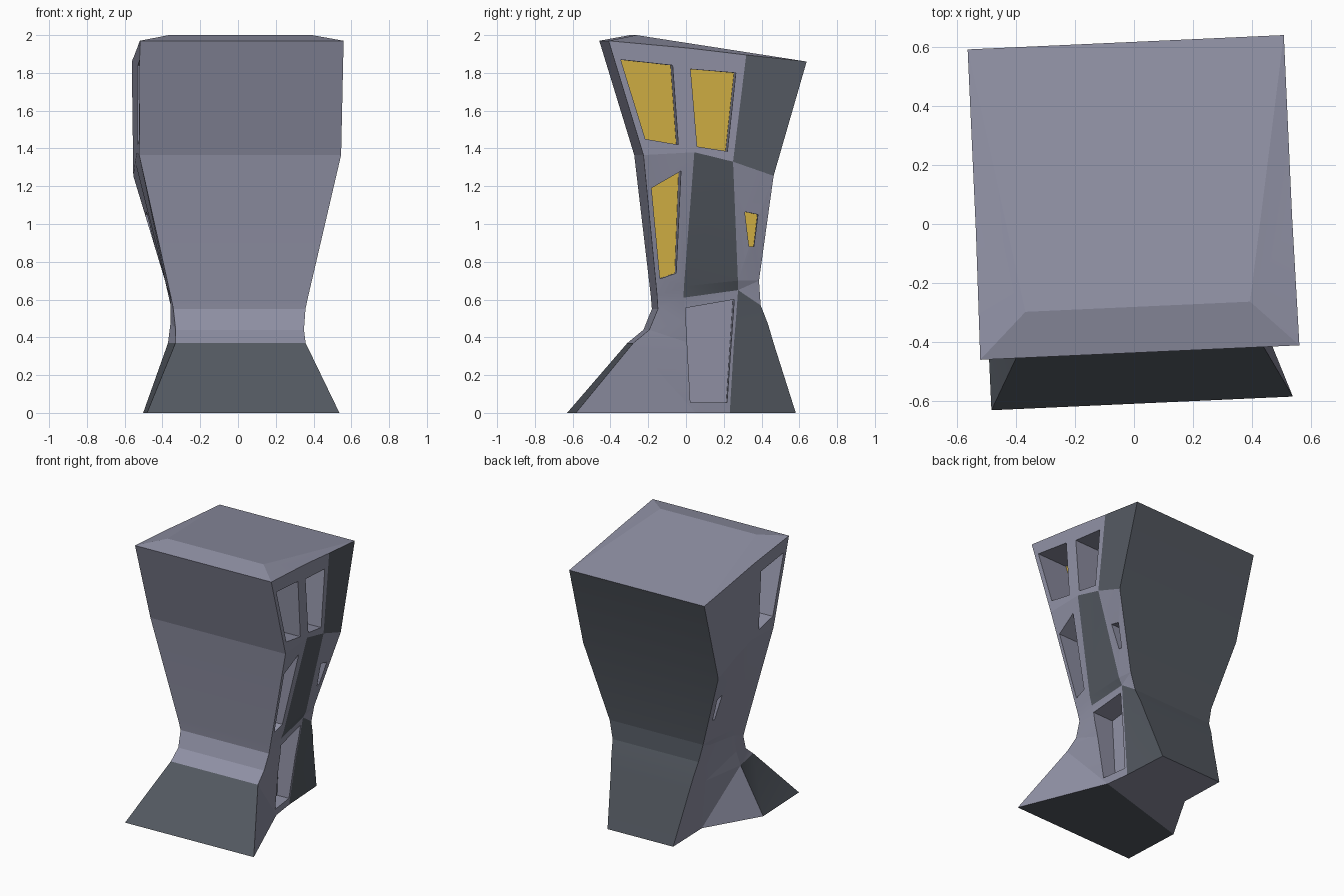
import bpy, bmesh, math
from mathutils import Matrix

if "Cube" in bpy.data.objects:
    bpy.data.objects.remove(bpy.data.objects["Cube"])

TURN = Matrix.Rotation(math.radians(2.6), 4, 'Z')


def material(name, rgb):
    m = bpy.data.materials.new(name)
    m.diffuse_color = (*rgb, 1)
    m.use_nodes = True
    m.node_tree.nodes["Principled BSDF"].inputs["Base Color"].default_value = m.diffuse_color
    return m


grey = material("stone_grey", (0.275, 0.28, 0.37))
dark = material("dark_slate", (0.088, 0.1, 0.12))
yellow = material("window_yellow", (0.62, 0.42, 0.055))


def make_object(name, bm, *mats):
    bmesh.ops.recalc_face_normals(bm, faces=bm.faces[:])
    bm.transform(TURN)
    me = bpy.data.meshes.new(name)
    bm.to_mesh(me)
    bm.free()
    for m in mats:
        me.materials.append(m)
    ob = bpy.data.objects.new(name, me)
    bpy.context.collection.objects.link(ob)
    return ob


# Body: half-rings (half width, y, z) from front corner to back corner, bottom to top
LEVELS = [
    [(.51, -.607, 0), (.28, .04, 0), (.265, .22, 0), (.26, .57, 0)],
    [(.345, -.295, .37), (.325, .0, .37), (.31, .24, .37), (.31, .45, .37)],
    [(.34, -.21, .44), (.345, -.02, .48), (.33, .25, .50), (.325, .42, .47)],
    [(.35, -.165, .55), (.36, -.03, .61), (.35, .26, .65), (.34, .38, .57)],
    [(.365, -.17, .62), (.38, -.028, .67), (.375, .258, .70), (.37, .37, .70)],
    [(.535, -.25, 1.365), (.535, .02, 1.38), (.535, .225, 1.33), (.535, .44, 1.255)],
    [(.54, -.435, 1.97), (.535, 0, 1.93), (.535, .295, 1.895), (.535, .615, 1.86)],
]
# The left foot flares out further back than the right one
LEFT_FOOT = {0: (.51, -.16, 0), 1: (.375, -.09, .37), 2: (.36, -.06, .48)}
bm = bmesh.new()
rings = []
for k, half in enumerate(LEVELS):
    left = list(half)
    left[1] = LEFT_FOOT.get(k, half[1])
    pts = half + [(-x, y, z) for x, y, z in reversed(left)]
    rings.append([bm.verts.new(p) for p in pts])


def is_dark(level, side):
    # sides: 0-2 right (front to back), 3 back, 4-6 left, 7 front
    return (side == 3 or (level == 0 and side in (6, 7))
            or (side == 2 and level in (0, 1, 2, 5))
            or (side == 1 and level in (3, 4)))


for k, (lo, hi) in enumerate(zip(rings, rings[1:])):
    for i in range(8):
        j = (i + 1) % 8
        f = bm.faces.new((lo[i], lo[j], hi[j], hi[i]))
        f.material_index = int(is_dark(k, i))
# Underside: dark foot sole, grey behind it
b = rings[0]
bm.faces.new((b[7], b[0], b[1], b[6])).material_index = 1
bm.faces.new(b[1:7])
# Roof with a low front crest
t = rings[-1]
cr, cl = bm.verts.new((.38, -.28, 2)), bm.verts.new((-.38, -.28, 2))
bm.faces.new((t[0], cr, cl, t[7]))
bm.faces.new((cr, t[3], t[4], cl))
for p, q in ((0, 1), (1, 2), (2, 3)):
    bm.faces.new((cr, t[p], t[q]))
    bm.faces.new((cl, t[7 - p], t[7 - q]))
bmesh.ops.triangulate(bm, faces=bm.faces[:])
body = make_object("tower_body", bm, grey, dark)


def prism(name, outline, x0, x1, mat):
    bm = bmesh.new()
    a = [bm.verts.new((x0, y - .02, z)) for y, z in outline]
    b = [bm.verts.new((x1, y - .02, z)) for y, z in outline]
    bm.faces.new(a)
    bm.faces.new(b)
    n = len(a)
    for i in range(n):
        bm.faces.new((a[i], a[(i + 1) % n], b[(i + 1) % n], b[i]))
    return make_object(name, bm, mat)


# Openings: name, outline (y, z), x of the recess back, sides, has a pane
front_top = [(-.35, 1.87), (-.075, 1.84), (-.045, 1.42), (-.22, 1.45)]
OPENINGS = [
    ("upper_front_window", front_top, .28, (1, -1), True),
    ("upper_middle_window", [(.02, 1.82), (.26, 1.80), (.215, 1.385), (.055, 1.41)], .30, (1,), True),
    ("tall_window", [(-.185, 1.19), (-.03, 1.28), (-.05, .74), (-.135, .71)], .22, (1,), True),
    ("small_window", [(.31, 1.065), (.38, 1.05), (.36, .88), (.335, .88)], .385, (1, -1), True),
    ("doorway", [(0, .555), (.26, .60), (.225, .055), (.03, .055)], .18, (1,), False),
]
cutters = []
for name, outline, depth, sides, pane in OPENINGS:
    for s in sides:
        cut = prism(name + "_cutter", outline, s * depth, s * .8, grey)
        cut.hide_render = True
        cutters.append(cut)
        mod = body.modifiers.new(name, 'BOOLEAN')
        mod.operation = 'DIFFERENCE'
        mod.solver = 'EXACT'
        mod.object = cut
        if pane:
            prism(name + "_pane", outline, s * (depth - .002), s * (depth + .005), yellow)

# Bake the openings into the body and drop the cutters
bpy.context.view_layer.update()
dg = bpy.context.evaluated_depsgraph_get()
cut_mesh = bpy.data.meshes.new_from_object(body.evaluated_get(dg))
body.modifiers.clear()
body.data = cut_mesh
for c in cutters:
    bpy.data.objects.remove(c)

# Soft shading over gentle bends only
bpy.ops.object.select_all(action='DESELECT')
body.select_set(True)
bpy.context.view_layer.objects.active = body
bpy.ops.object.shade_smooth_by_angle(angle=math.radians(9))
